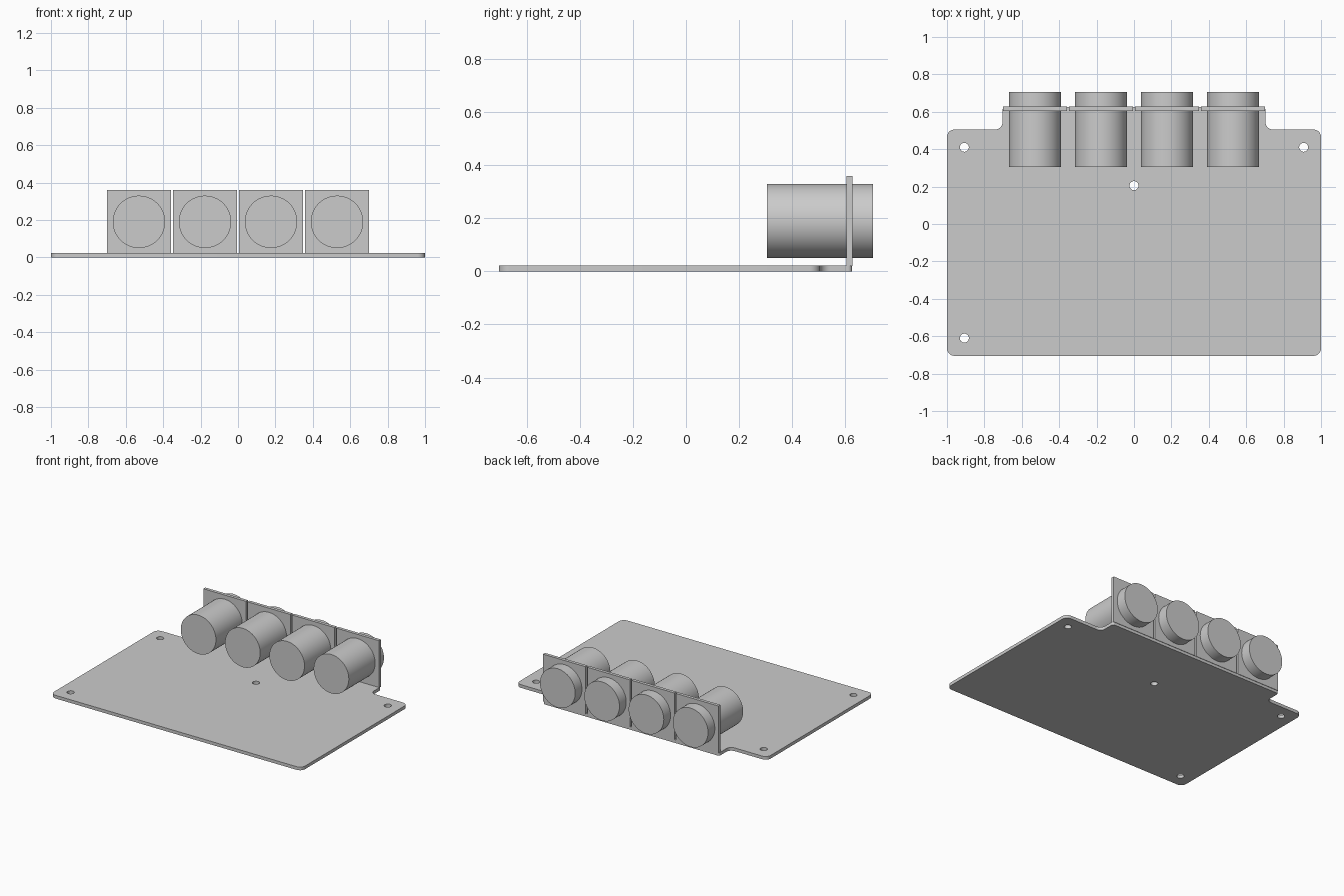
import bpy, bmesh, math
from mathutils import Vector

cube = bpy.data.objects.get("Cube")
if cube:
    bpy.data.objects.remove(cube, do_unlink=True)

grey = bpy.data.materials.new("plain grey")
grey.use_nodes = True
colour = (0.6, 0.6, 0.6, 1)
grey.diffuse_color = colour
grey.node_tree.nodes["Principled BSDF"].inputs["Base Color"].default_value = colour

THICK = 0.023


def add_object(name, bm):
    bmesh.ops.recalc_face_normals(bm, faces=bm.faces)
    mesh = bpy.data.meshes.new(name)
    bm.to_mesh(mesh)
    bm.free()
    mesh.materials.append(grey)
    obj = bpy.data.objects.new(name, mesh)
    bpy.context.collection.objects.link(obj)
    return obj


def smooth(obj):
    bpy.ops.object.select_all(action="DESELECT")
    obj.select_set(True)
    bpy.context.view_layer.objects.active = obj
    bpy.ops.object.shade_smooth_by_angle(angle=math.radians(30))


def cylinder(name, centre, radius, depth, axis, sides):
    bm = bmesh.new()
    bmesh.ops.create_cone(bm, cap_ends=True, segments=sides,
                          radius1=radius, radius2=radius, depth=depth)
    turn = Vector((0, 0, 1)).rotation_difference(Vector(axis)).to_matrix()
    bmesh.ops.rotate(bm, verts=bm.verts, matrix=turn)
    bmesh.ops.translate(bm, verts=bm.verts, vec=centre)
    return add_object(name, bm)


def box(name, low, high):
    bm = bmesh.new()
    bmesh.ops.create_cube(bm, size=1)
    for v in bm.verts:
        v.co = [high[i] if v.co[i] > 0 else low[i] for i in range(3)]
    return add_object(name, bm)


def rounded(corners, steps=8):
    """Round each (x, y, radius) corner of a right-angled outline."""
    points = []
    for i, (x, y, r) in enumerate(corners):
        p = Vector((x, y))
        a = (Vector(corners[i - 1][:2]) - p).normalized()
        b = (Vector(corners[(i + 1) % len(corners)][:2]) - p).normalized()
        for s in range(steps + 1):
            t = s / steps * math.pi / 2
            points.append(p + r * (a * (1 - math.sin(t)) + b * (1 - math.cos(t))))
    return points


# Base board with a raised rear tab
half = [(1, -0.705, 0.04), (1, 0.505, 0.04), (0.703, 0.505, 0.04), (0.703, 0.625, 0.015)]
outline = rounded(half + [(-x, y, r) for x, y, r in reversed(half)])
bm = bmesh.new()
face = bm.faces.new([bm.verts.new((p.x, p.y, 0)) for p in outline])
top = bmesh.ops.extrude_face_region(bm, geom=[face])["geom"]
bmesh.ops.translate(bm, vec=(0, 0, THICK),
                    verts=[g for g in top if isinstance(g, bmesh.types.BMVert)])
board = add_object("base_board", bm)

# Mounting holes
for i, (x, y) in enumerate([(-0.907, 0.41), (0.907, 0.41), (0, 0.205), (-0.907, -0.61)]):
    cutter = cylinder(f"hole_cutter_{i + 1}", (x, y, 0), 0.024, 0.2, (0, 0, 1), 32)
    cutter.hide_render = True
    cutter.hide_set(True)
    cut = board.modifiers.new(f"hole_{i + 1}", "BOOLEAN")
    cut.operation = "DIFFERENCE"
    cut.solver = "EXACT"
    cut.object = cutter
smooth(board)

# Row of four barrels, each through its own square flange
for i in range(4):
    x = (i - 1.5) * 0.353
    box(f"flange_{i + 1}", (x - 0.17, 0.605, THICK - 0.003), (x + 0.17, 0.628, 0.36))
    smooth(cylinder(f"barrel_{i + 1}", (x, 0.505, 0.19), 0.14, 0.4, (0, 1, 0), 64))
